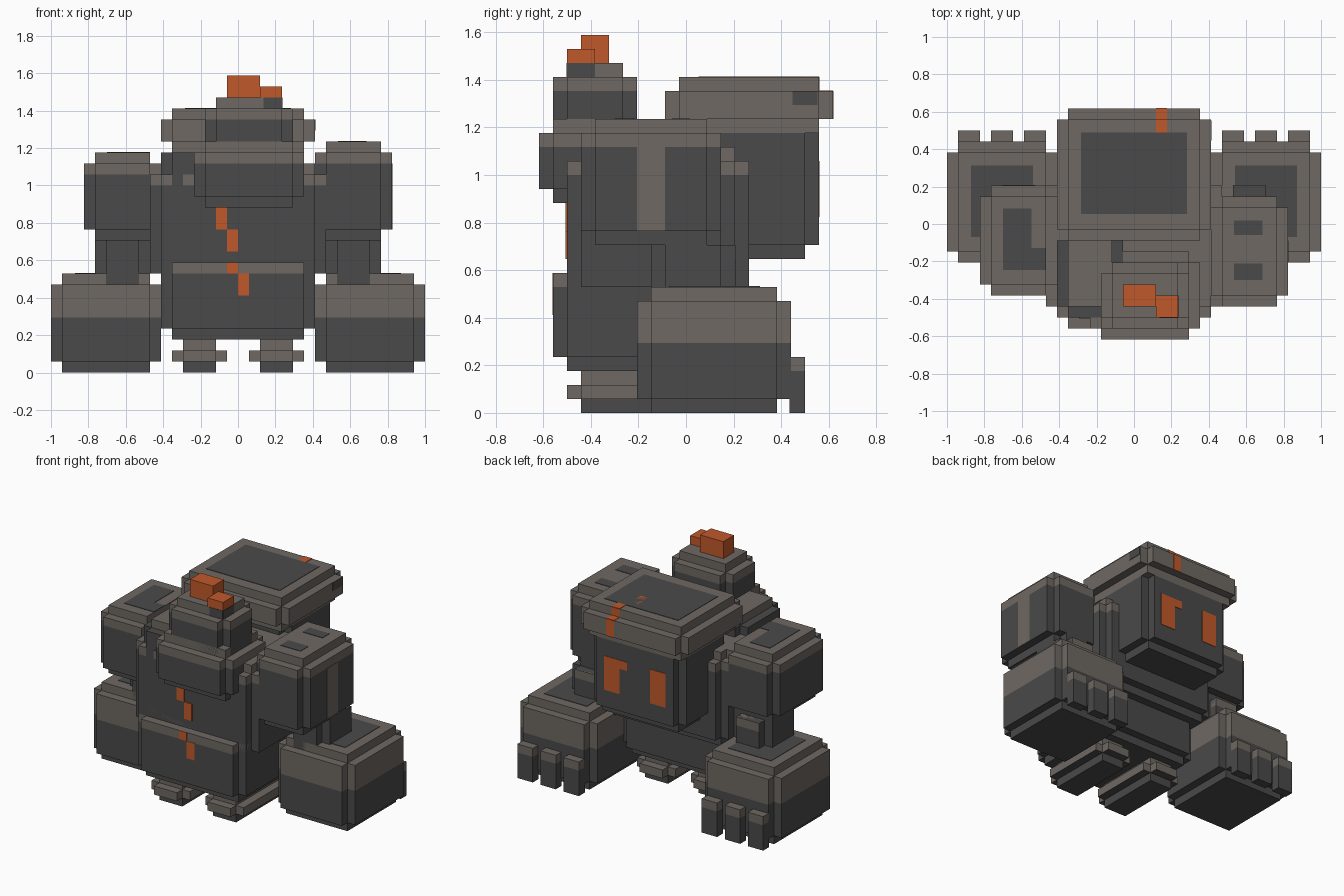
import bpy
import bmesh
from mathutils import Vector, Matrix

UNIT = 1 / 17  # one block

default_cube = bpy.data.objects.get("Cube")
if default_cube:
    bpy.data.objects.remove(default_cube, do_unlink=True)


def make_material(name, colour):
    material = bpy.data.materials.new(name)
    material.use_nodes = True
    material.diffuse_color = (*colour, 1)
    shader = next(n for n in material.node_tree.nodes if n.type == "BSDF_PRINCIPLED")
    shader.inputs["Base Color"].default_value = (*colour, 1)
    shader.inputs["Roughness"].default_value = 0.9
    return material


dark = make_material("dark stone", (0.068, 0.068, 0.068))
brown = make_material("brown stone", (0.156, 0.138, 0.122))
orange = make_material("orange glow", (0.527, 0.1, 0.024))


def add_box(bm, low, high):
    size = high - low
    matrix = Matrix.Translation((low + high) / 2) @ Matrix.Diagonal((*size, 1))
    bmesh.ops.create_cube(bm, size=1, matrix=matrix)


def finish(name, bm, materials, split=None):
    """Scale blocks to model units; faces above the split take the second colour."""
    if split is not None:
        geometry = bm.verts[:] + bm.edges[:] + bm.faces[:]
        bmesh.ops.bisect_plane(bm, geom=geometry, plane_co=(0, 0, split), plane_no=(0, 0, 1))
        for face in bm.faces:
            face.material_index = int(face.calc_center_median().z > split)
    bmesh.ops.scale(bm, vec=(UNIT,) * 3, verts=bm.verts[:])
    mesh = bpy.data.meshes.new(name)
    bm.to_mesh(mesh)
    bm.free()
    for material in materials:
        mesh.materials.append(material)
    obj = bpy.data.objects.new(name, mesh)
    bpy.context.collection.objects.link(obj)
    return obj


def box(name, x, y, z, materials, split=None):
    bm = bmesh.new()
    low, high = (Vector(corner) for corner in zip(x, y, z))
    add_box(bm, low, high)
    return finish(name, bm, materials, split)


def stepped(name, x, y, z, materials, split=None):
    """Box whose edges are stepped in by one block."""
    bm = bmesh.new()
    low, high = (Vector(corner) for corner in zip(x, y, z))
    for axis in range(3):
        inset = Vector((1, 1, 1))
        inset[axis] = 0
        add_box(bm, low + inset, high - inset)
    return finish(name, bm, materials, split)


def patch(name, axis, level, a, b, material):
    """Thin painted plate; axis is its normal, a and b its other two ranges."""
    ranges = [a, b]
    ranges.insert(axis, (level - 0.05, level + 0.05))
    return box(name, *ranges, [material])


def mirrored(span, side):
    return tuple(sorted(side * v for v in span))


stone = [dark, brown]

# Torso and belly
stepped("torso", (-8, 8), (-8.5, 4.5), (8, 19), stone, 17)
stepped("belly", (-7, 7), (-9.5, 2.5), (3, 11), stone, 9)
stepped("right_chest", (-7, -1), (-8.52, -0.5), (14, 21), stone, 20)
patch("chest_spot", 1, -8.55, (-5, -4), (17, 18), brown)

# Head
stepped("jaw", (-4, 6), (-10.5, -2.5), (15, 21), stone, 19)
stepped("head", (-3, 5), (-9.5, -3.5), (18, 25), stone, 23)
patch("crown_spot_front", 1, -8.5, (2.3, 4), (24, 25), dark)
patch("crown_spot_side", 0, 4, (-8.5, -6.5), (24, 25), dark)
box("large_crystal", (-1, 2), (-7.5, -5.5), (25, 27), [orange])
box("small_crystal", (2, 4), (-8.5, -6.5), (25, 26), [orange])

# Back load with a wide lid
stepped("back_block", (-6, 6), (0.5, 9.5), (11, 21), [dark])
stepped("back_lid", (-7, 7), (-1.5, 10.5), (20, 24), [brown])
patch("lid_panel", 2, 24, (-4.8, 4.8), (0.9, 8.3), dark)
patch("lid_chip", 0, 7, (7.6, 9.4), (22, 23), dark)

# Arms, fists, fingers and feet
for side, label in ((1, "left"), (-1, "right")):
    stepped(label + "_forearm", mirrored((8, 13), side), (-2.5, 3.5), (7, 13), [dark])
    box(label + "_elbow", mirrored((9, 12), side), (2, 3.55), (8, 12), stone, 11)
    stepped(label + "_fist", mirrored((7, 17), side), (-3.5, 7.5), (0, 9), stone, 5)
    patch(label + "_fist_panel", 2, 9, mirrored((9.2, 14.8), side), (-1.2, 5.3), dark)
    for i in range(3):
        start = 8 + 3 * i
        box(f"{label}_finger_{i + 1}", mirrored((start, start + 2), side),
            (7.4, 8.5), (0, 4), stone, 3)
    stepped(label + "_foot", mirrored((1, 6), side), (-8.5, 1.5), (0, 3), stone, 1)

# Shoulders sit at different heights
stepped("left_shoulder", (7, 14), (-7.5, 2.5), (12, 21), stone, 19)
patch("left_shoulder_stripe", 0, 14, (-3.5, -1.5), (13, 19), brown)
for i, span in enumerate(((-1, 0.3), (-5.1, -3.6))):
    patch(f"left_shoulder_spot_{i + 1}", 2, 21, (9.1, 11.7), span, dark)
stepped("right_shoulder", (-14, -7), (-6.5, 3.5), (12, 20), stone, 18)
patch("right_shoulder_panel", 2, 20, (-11.9, -9.3), (-4.2, 1.4), dark)
patch("right_shoulder_panel_foot", 2, 20, (-9.3, -8), (-4.2, -2.2), dark)

# Glowing cracks on the front
for i, (level, x, z) in enumerate((
    (-8.55, -2, (13, 15)),
    (-8.55, -1, (11, 13)),
    (-9.5, -1, (9, 10)),
    (-9.5, 0, (7, 9)),
)):
    patch(f"front_crack_{i + 1}", 1, level, (x, x + 1), z, orange)

# Glowing cracks and drips on the back load
patch("lid_crack_inner", 2, 24, (1, 2), (5.5, 7.5), orange)
patch("lid_crack_outer", 2, 24, (2, 3), (7.5, 9.5), orange)
patch("lid_crack_step", 2, 23, (2, 3), (9.5, 10.5), orange)
patch("lid_crack_riser", 1, 9.5, (2, 3), (23, 24), orange)
patch("lid_crack_edge", 1, 10.5, (2, 3), (21, 23), orange)
patch("back_drip_left", 1, 9.5, (2, 4), (14, 18), orange)
patch("back_drip_link", 1, 9.5, (1, 2), (17, 18), orange)
patch("back_drip_right", 1, 9.5, (-4, -2), (14, 18), orange)
